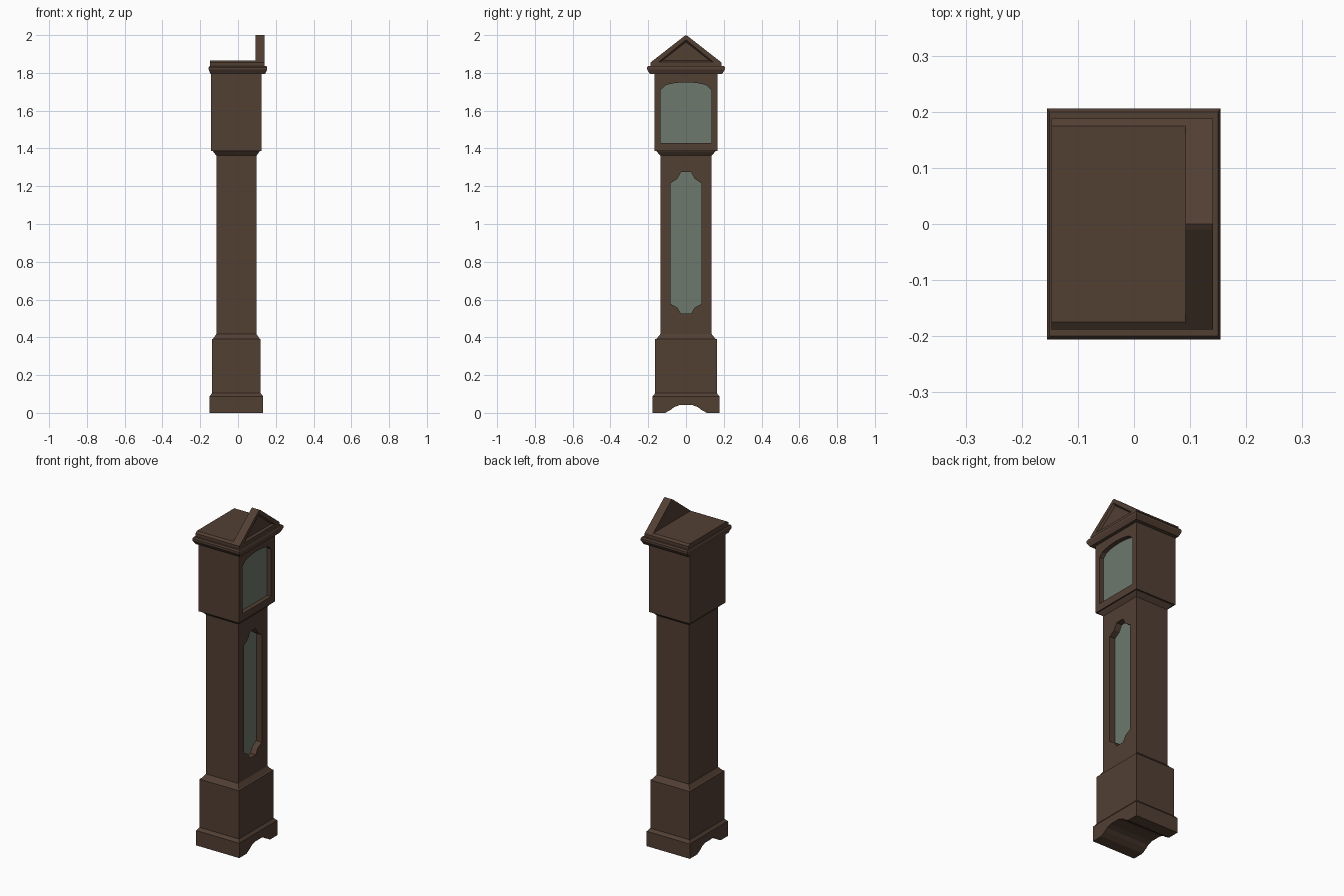
import bpy, bmesh, math

if "Cube" in bpy.data.objects:
    bpy.data.objects.remove(bpy.data.objects["Cube"])


def material(name, rgb):
    m = bpy.data.materials.new(name)
    m.diffuse_color = (*rgb, 1)
    m.use_nodes = True
    m.node_tree.nodes["Principled BSDF"].inputs["Base Color"].default_value = m.diffuse_color
    return m


WOOD = material("dark_wood", (0.085, 0.05, 0.034))
GLASS = material("grey_green_glass", (0.155, 0.19, 0.155))


def bridge(name, rings, mat):
    """Closed solid skinned through equal-length rings of points."""
    bm = bmesh.new()
    loops = [[bm.verts.new(p) for p in r] for r in rings]
    n = len(loops[0])
    for a, b in zip(loops, loops[1:]):
        for i in range(n):
            j = (i + 1) % n
            bm.faces.new((a[i], a[j], b[j], b[i]))
    bm.faces.new(loops[0])
    bm.faces.new(loops[-1])
    bmesh.ops.recalc_face_normals(bm, faces=bm.faces)
    me = bpy.data.meshes.new(name)
    bm.to_mesh(me)
    bm.free()
    me.materials.append(mat)
    ob = bpy.data.objects.new(name, me)
    bpy.context.collection.objects.link(ob)
    return ob


def stack(name, levels):
    """Rectangular moulding: levels of (back x, front x, half depth y, z)."""
    return bridge(name, [[(a, -h, z), (b, -h, z), (b, h, z), (a, h, z)]
                         for a, b, h, z in levels], WOOD)


def mirrored(half):
    """Right-hand outline (bottom to top) mirrored over y = 0."""
    return half + [(-y, z) for y, z in reversed(half) if y > 0]


def prism(name, x0, x1, pts, mat, pts1=None):
    return bridge(name, [[(x0, y, z) for y, z in pts],
                         [(x1, y, z) for y, z in (pts1 or pts)]], mat)


def cut(ob, cutter):
    mod = ob.modifiers.new("cut", 'BOOLEAN')
    mod.object, mod.operation, mod.solver = cutter, 'DIFFERENCE', 'EXACT'
    dg = bpy.context.evaluated_depsgraph_get()
    me = bpy.data.meshes.new_from_object(ob.evaluated_get(dg))
    ob.modifiers.clear()
    ob.data = me
    bpy.data.objects.remove(cutter)


def window(ob, name, front, depth, pts):
    floor = front - depth
    cut(ob, prism("cutter", floor, front + 0.05, pts, WOOD))
    prism(name, floor - 0.003, floor + 0.001, pts, GLASS)


# Foot with a shaped tunnel running front to back
foot = stack("foot", [(-0.15, 0.133, 0.178, 0), (-0.15, 0.133, 0.178, 0.088),
                      (-0.138, 0.12, 0.163, 0.104)])
arch = [(0.11, -0.02), (0.11, 0), (0.08, 0.017), (0.062, 0.031), (0.035, 0.041)]
cut(foot, prism("cutter", -0.3, 0.3, mirrored(arch), WOOD))

# Plinth with sloped shoulder
stack("plinth", [(-0.138, 0.12, 0.163, 0.104), (-0.138, 0.12, 0.163, 0.39),
                 (-0.132, 0.114, 0.155, 0.393), (-0.115, 0.098, 0.136, 0.417)])

# Trunk with long shaped window
trunk = stack("trunk", [(-0.115, 0.098, 0.136, 0.417), (-0.115, 0.098, 0.136, 1.365)])
window(trunk, "trunk_glass", 0.098, 0.037, mirrored(
    [(0.027, 0.525), (0.045, 0.557), (0.083, 0.578),
     (0.083, 1.215), (0.045, 1.24), (0.027, 1.275)]))

# Hood with arched dial window
hood = stack("hood", [(-0.115, 0.098, 0.136, 1.362), (-0.129, 0.112, 0.152, 1.38),
                      (-0.134, 0.116, 0.158, 1.387), (-0.143, 0.124, 0.168, 1.387),
                      (-0.143, 0.124, 0.168, 1.793)])
top = [(0.134 * math.cos(t), 1.71 + 0.04 * math.sin(t))
       for t in [math.acos(1 - k / 6) for k in range(1, 7)]]
window(hood, "dial_glass", 0.124, 0.027, mirrored([(0.134, 1.43), (0.134, 1.71)] + top[:-1] + [(0, 1.75)]))

# Cornice
stack("cornice", [(-0.146, 0.143, 0.19, 1.793), (-0.155, 0.154, 0.206, 1.818),
                  (-0.155, 0.154, 0.206, 1.829), (-0.151, 0.15, 0.2, 1.837)])

# Roof slab and front pediment with recessed triangular panel
eave = [(0.188, 1.836), (0.188, 1.855)]
prism("roof_slab", -0.147, 0.092, mirrored(eave + [(0.175, 1.865)]), WOOD)
pediment = prism("pediment", 0.092, 0.141, mirrored(eave + [(0.01, 1.994), (0, 2.0)]), WOOD)
cut(pediment, prism("cutter", 0.129, 0.1415, mirrored([(0.125, 1.865), (0, 1.963)]), WOOD,
                    mirrored([(0.145, 1.858), (0, 1.976)])))
